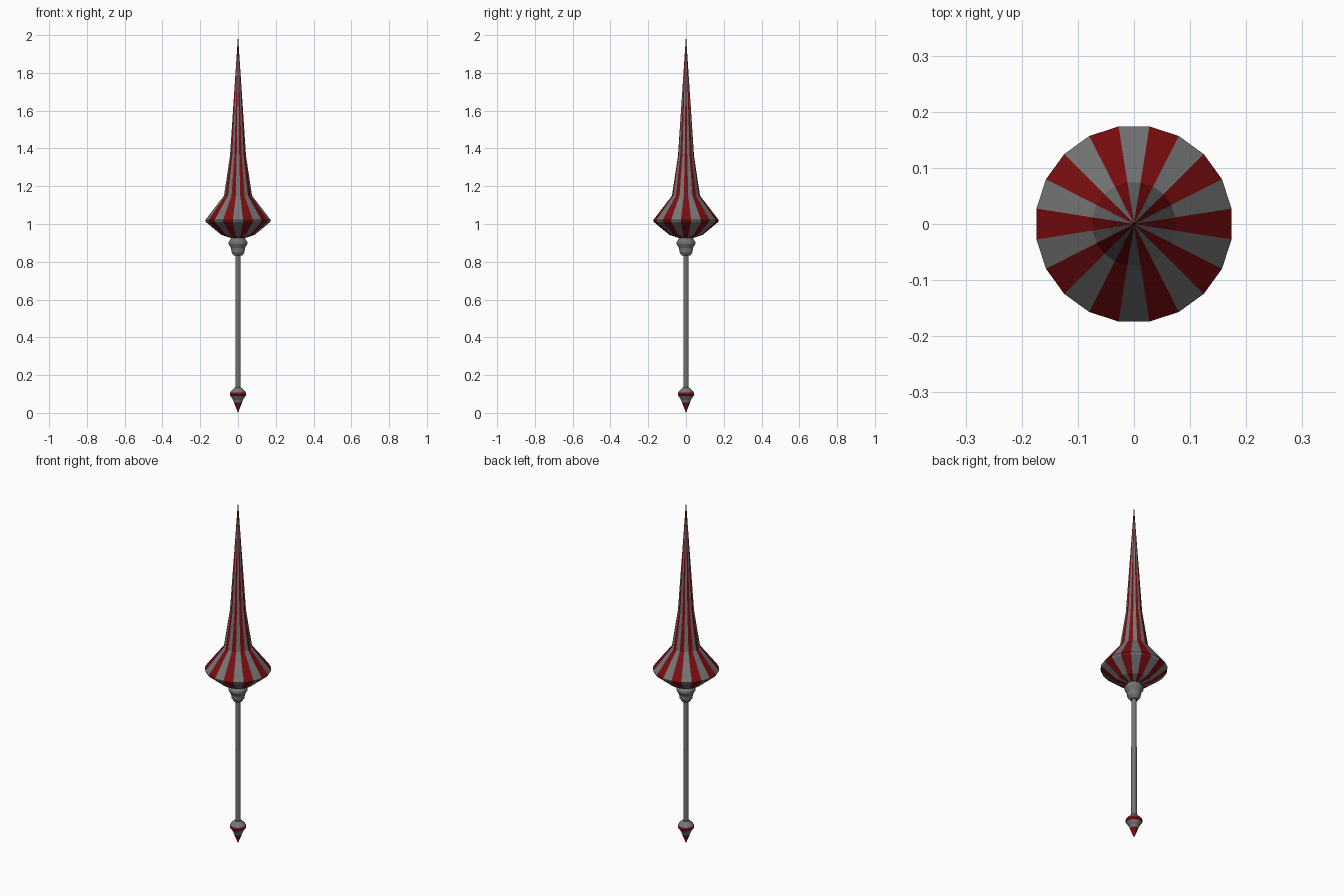
import bpy
from math import cos, sin, pi

if "Cube" in bpy.data.objects:
    bpy.data.objects.remove(bpy.data.objects["Cube"])


def make_material(name, color):
    mat = bpy.data.materials.new(name)
    mat.diffuse_color = (*color, 1)
    mat.use_nodes = True
    mat.node_tree.nodes["Principled BSDF"].inputs["Base Color"].default_value = mat.diffuse_color
    return mat


red = make_material("dark_red", (0.2, 0.004, 0.005))
grey = make_material("dark_grey", (0.18, 0.18, 0.18))


def lathe(name, profile, sides, material=grey, stripe=None):
    """Revolve (radius, z) points; stripe 0/1 keeps every other sector."""
    verts, faces, rings = [], [], []
    for r, z in profile:
        start = len(verts)
        if r == 0:
            verts.append((0, 0, z))
            rings.append([start] * sides)
        else:
            for i in range(sides):
                a = (i - 0.5) * 2 * pi / sides
                verts.append((r * cos(a), r * sin(a), z))
            rings.append(list(range(start, start + sides)))
    for low, high in zip(rings, rings[1:]):
        for i in range(sides):
            if stripe is not None and i % 2 != stripe:
                continue
            j = (i + 1) % sides
            quad = [low[i], low[j], high[j], high[i]]
            faces.append(list(dict.fromkeys(quad)))
    mesh = bpy.data.meshes.new(name)
    mesh.from_pydata(verts, [], faces)
    mesh.update()
    mesh.materials.append(material)
    obj = bpy.data.objects.new(name, mesh)
    bpy.context.collection.objects.link(obj)
    return obj


# Flared lance head: twenty facets, alternating red and grey stripes
head = [(0.035, 0.925), (0.09, 0.943), (0.172, 1.010), (0.176, 1.02),
        (0.075, 1.15), (0.043, 1.36), (0, 2.0)]
lathe("head_red_stripes", head, 20, red, stripe=0)
lathe("head_grey_stripes", head, 20, stripe=1)

# Stepped collar under the head
lathe("collar", [(0, 0.832), (0.022, 0.832), (0.035, 0.85), (0.037, 0.872),
                 (0.050, 0.895), (0.050, 0.905), (0.036, 0.925),
                 (0.036, 0.94), (0, 0.94)], 20)

# Slim shaft
lathe("shaft", [(0, 0.11), (0.0145, 0.11), (0.0145, 0.55), (0.0135, 0.55),
                (0.0135, 0.85), (0, 0.85)], 12)

# Pommel: grey cap, red band, grey taper, red tip
lathe("pommel_cap", [(0.042, 0.108), (0.034, 0.118), (0.018, 0.134), (0, 0.137)], 20)
lathe("pommel_band", [(0.040, 0.089), (0.044, 0.094), (0.044, 0.104), (0.042, 0.108)], 20, red)
lathe("pommel_taper", [(0.022, 0.055), (0.026, 0.068), (0.040, 0.089)], 20)
lathe("pommel_tip", [(0, 0), (0.022, 0.055)], 20, red)
